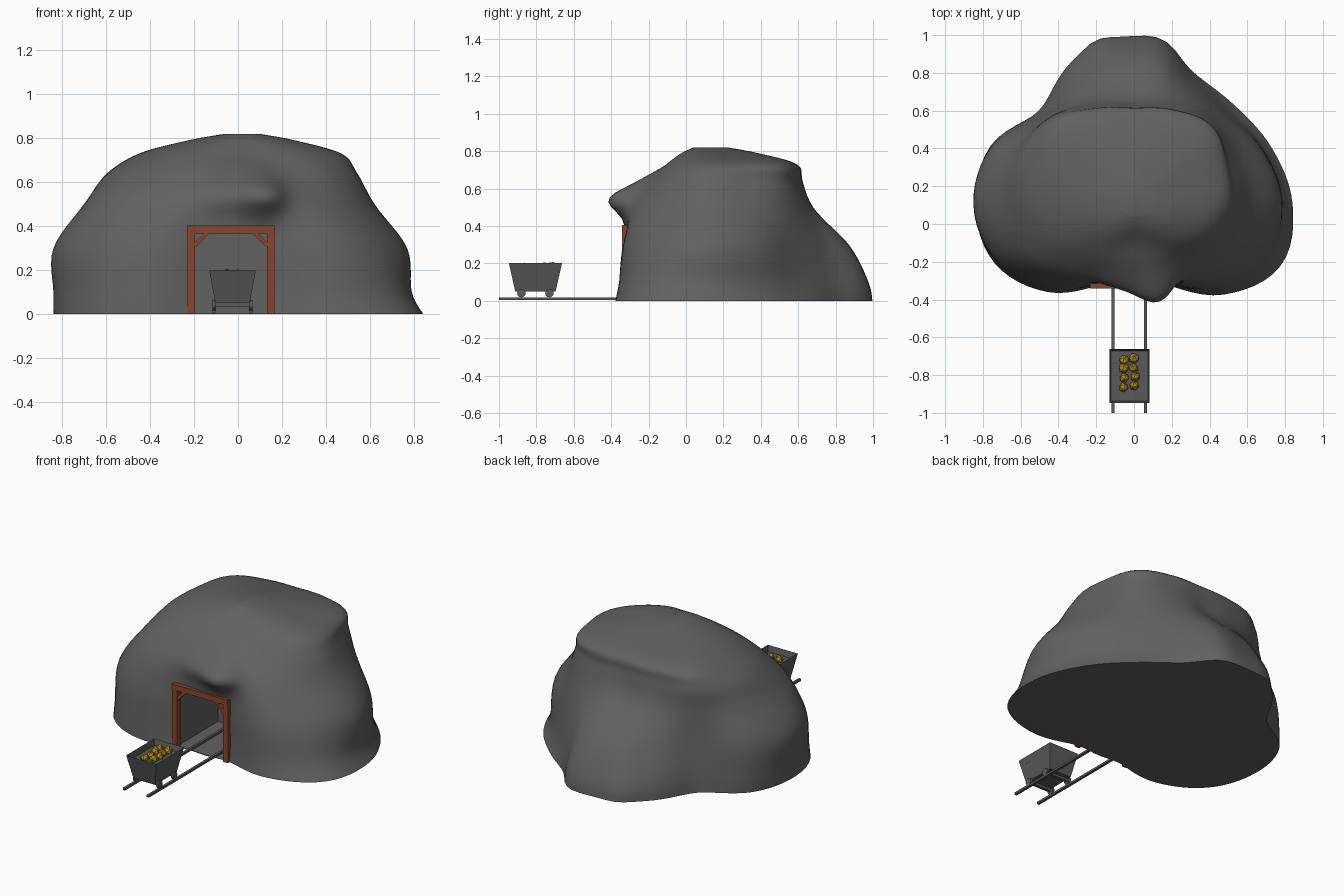
import bpy, bmesh, math, random
from mathutils import Vector, Matrix

if "Cube" in bpy.data.objects:
    bpy.data.objects.remove(bpy.data.objects["Cube"], do_unlink=True)


def material(name, color):
    mat = bpy.data.materials.new(name)
    mat.use_nodes = True
    rgba = (*color, 1)
    mat.diffuse_color = rgba
    mat.node_tree.nodes["Principled BSDF"].inputs["Base Color"].default_value = rgba
    return mat


ROCK = material("rock grey", (0.12, 0.12, 0.12))
IRON = material("iron grey", (0.1, 0.1, 0.1))
WOOD = material("timber brown", (0.25, 0.06, 0.025))
GOLD = material("gold ore", (0.45, 0.28, 0.012))


def make_object(name, bm, mat):
    bmesh.ops.recalc_face_normals(bm, faces=bm.faces)
    mesh = bpy.data.meshes.new(name)
    bm.to_mesh(mesh)
    bm.free()
    mesh.materials.append(mat)
    obj = bpy.data.objects.new(name, mesh)
    bpy.context.collection.objects.link(obj)
    return obj


def box(name, low, high, mat):
    low, high = Vector(low), Vector(high)
    bm = bmesh.new()
    place = Matrix.Translation((low + high) / 2) @ Matrix.Diagonal((*(high - low), 1))
    bmesh.ops.create_cube(bm, size=1, matrix=place)
    return make_object(name, bm, mat)


def activate(obj):
    bpy.ops.object.select_all(action='DESELECT')
    obj.select_set(True)
    bpy.context.view_layer.objects.active = obj


def spline(a, b, c, d, t):
    return b + t / 2 * (c - a + t * (2*a - 5*b + 4*c - d + t * (3*(b - c) + d - a)))


def smooth_list(values, steps, closed):
    count = len(values)

    def pick(i):
        return values[i % count] if closed else values[max(0, min(count - 1, i))]

    out = [spline(pick(i - 1), pick(i), pick(i + 1), pick(i + 2), s / steps)
           for i in range(count if closed else count - 1) for s in range(steps)]
    return out if closed else out + [values[-1]]


# Mound: radii in hundredths, counter-clockwise from +x, one row per height
CENTRE_Y = 0.1
HEIGHTS = [0, 0.1, 0.3, 0.5, 0.64, 0.73, 0.79, 0.82]
RADII = [
    [84, 79, 75, 77, 88.5, 83, 71, 82, 84, 80, 65, 46, 43, 46, 67, 84],
    [79, 75, 71, 75, 86, 81, 70, 82, 84, 79, 64, 45, 43, 45, 64, 78],
    [77, 73, 67, 69, 76, 71, 67, 80, 84, 77, 61, 45, 43, 45, 60, 71],
    [62, 62, 62, 60, 57, 60, 65, 70, 70, 66, 53, 43, 41, 43, 50, 57],
    [54, 55, 59, 55, 52, 56, 64, 63, 58, 50, 40, 34, 33, 34, 38, 47],
    [46, 50, 56, 52, 49, 52, 57, 49, 41, 34, 27, 22, 20, 22, 28, 37],
    [26, 27, 30, 29, 28, 26, 27, 25, 21, 18, 15, 13, 12, 13, 17, 22],
    [10, 11, 12, 12, 12, 10, 8, 7, 6, 6, 6, 6, 6, 6, 7, 9],
]
# Bulges: angle, height, angular spread, vertical spread, size
BULGES = [
    (math.radians(284), 0.545, 0.25, 0.085, 0.12),  # brow over the tunnel
    (math.radians(260), 0.545, 0.3, 0.085, 0.045),  # its softer side
    (math.radians(79), 0.1, 0.15, 0.3, 0.055),      # corners of the back slope
    (math.radians(103), 0.05, 0.12, 0.3, 0.03),
]
rows = [smooth_list(row, 6, True) for row in RADII]
columns = [smooth_list(list(col), 6, False) for col in zip(*rows)]
levels = smooth_list(HEIGHTS, 6, False)

bm = bmesh.new()
rings = []
for k, z in enumerate(levels):
    ring = []
    for j, column in enumerate(columns):
        angle = 2 * math.pi * j / len(columns)
        r = column[k] / 100
        for at, height, spread, rise, size in BULGES:
            r += size * math.exp(-((angle - at) / spread)**2 - ((z - height) / rise)**2)
        ring.append(bm.verts.new((r * math.cos(angle), CENTRE_Y + r * math.sin(angle), z)))
    rings.append(ring)
for lower, upper in zip(rings, rings[1:]):
    for j in range(len(lower)):
        n = (j + 1) % len(lower)
        bm.faces.new((lower[j], lower[n], upper[n], upper[j]))
bm.faces.new(rings[0])
bm.faces.new(rings[-1])
mound = make_object("rock_mound", bm, ROCK)

# Tunnel carved into the front of the mound
cutter = box("tunnel_cutter", (-0.205, -0.7, 0.004), (0.14, 0.09, 0.385), ROCK)
cutter.hide_render = True
cut = mound.modifiers.new("tunnel", 'BOOLEAN')
cut.operation = 'DIFFERENCE'
cut.solver = 'EXACT'
cut.object = cutter
activate(mound)
bpy.ops.object.modifier_apply(modifier=cut.name)
bpy.data.objects.remove(cutter, do_unlink=True)
bpy.ops.object.shade_smooth_by_angle(angle=math.radians(50))

# Timber door frame with corner braces, and the rails
MID = -0.032
CART_X, CART_Y = -0.025, -0.805
for side, label in ((-1, "right"), (1, "left")):
    edges = sorted((MID + side * 0.163, MID + side * 0.198))
    box(label + "_post", (edges[0], -0.341, 0), (edges[1], -0.3, 0.37), WOOD)
    bm = bmesh.new()
    place = (Matrix.Translation((MID + side * 0.136, -0.325, 0.343))
             @ Matrix.Rotation(side * math.pi / 4, 4, 'Y')
             @ Matrix.Diagonal((0.085, 0.025, 0.018, 1)))
    bmesh.ops.create_cube(bm, size=1, matrix=place)
    make_object(label + "_brace", bm, WOOD)
    rail_x = CART_X + side * 0.085
    box(label + "_rail", (rail_x - 0.008, -1, 0.004), (rail_x + 0.008, 0.08, 0.018), IRON)
box("lintel", (MID - 0.2, -0.342, 0.368), (MID + 0.198, -0.3, 0.404), WOOD)

# Tapered cart body of thin sheet, with a bed under the load
bm = bmesh.new()
bmesh.ops.create_cube(bm, size=2)
for v in bm.verts:
    top = v.co.z > 0
    half_x, half_y = (0.106, 0.142) if top else (0.078, 0.108)
    v.co = (CART_X + v.co.x * half_x, CART_Y + v.co.y * half_y, 0.202 if top else 0.05)
bm.normal_update()
bmesh.ops.delete(bm, geom=[f for f in bm.faces if f.normal.z > 0.9], context='FACES_ONLY')
make_object("cart_body", bm, IRON)
box("load_bed", (CART_X - 0.098, CART_Y - 0.132, 0.158),
    (CART_X + 0.098, CART_Y + 0.132, 0.164), IRON)

# Wheels and axles
for end, label in ((-1, "front"), (1, "rear")):
    y = CART_Y + end * 0.075
    box(label + "_axle", (CART_X - 0.08, y - 0.008, 0.034), (CART_X + 0.08, y + 0.008, 0.05), IRON)
    for side, hand in ((-1, "right"), (1, "left")):
        bm = bmesh.new()
        place = (Matrix.Translation((CART_X + side * 0.083, y, 0.041))
                 @ Matrix.Rotation(math.pi / 2, 4, 'Y'))
        bmesh.ops.create_cone(bm, cap_ends=True, segments=12, radius1=0.023,
                              radius2=0.023, depth=0.014, matrix=place)
        make_object(f"{label}_{hand}_wheel", bm, IRON)

# Gold nuggets heaped in the cart
random.seed(4)
bm = bmesh.new()
for row in range(4):
    for side in (-1, 1):
        spot = Vector((CART_X + side * 0.027, CART_Y - 0.055 + row * 0.048, 0.176))
        spot += Vector([random.uniform(-0.006, 0.006) for _ in range(3)])
        place = (Matrix.Translation(spot)
                 @ Matrix.Rotation(random.uniform(0, math.pi), 4, 'X'))
        bmesh.ops.create_icosphere(bm, subdivisions=1, matrix=place,
                                   radius=random.uniform(0.026, 0.03))
make_object("gold_nuggets", bm, GOLD)
